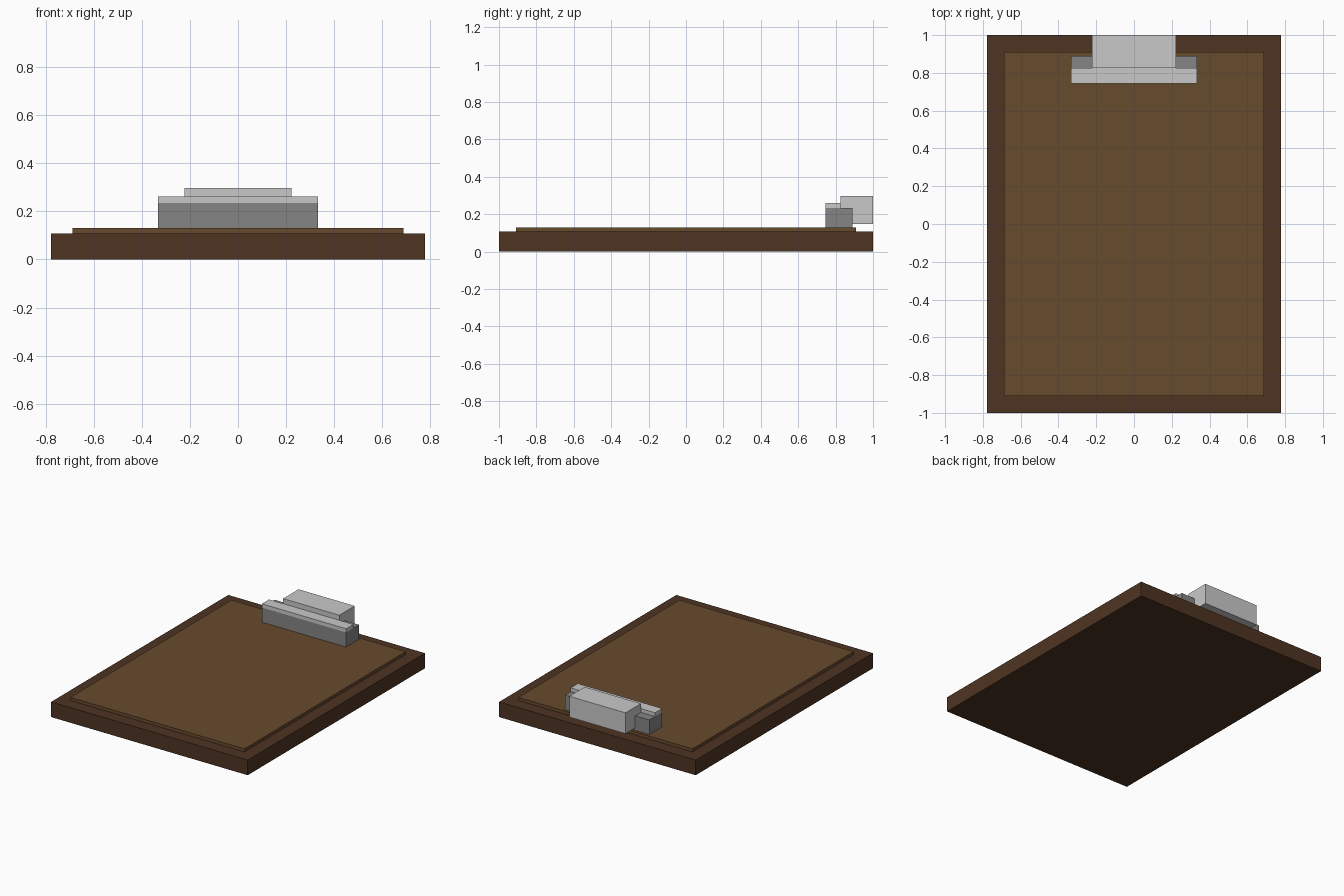
import bpy
import bmesh

cube = bpy.data.objects.get("Cube")
if cube:
    bpy.data.objects.remove(cube, do_unlink=True)


def material(name, r, g, b):
    m = bpy.data.materials.new(name)
    m.use_nodes = True
    m.diffuse_color = (r, g, b, 1)
    m.node_tree.nodes["Principled BSDF"].inputs["Base Color"].default_value = (r, g, b, 1)
    return m


def box(name, mat, half_width, y, z):
    """Box symmetric in x, spanning the given y and z ranges."""
    bm = bmesh.new()
    bmesh.ops.create_cube(bm, size=1)
    for v in bm.verts:
        v.co = (half_width if v.co.x > 0 else -half_width,
                y[v.co.y > 0], z[v.co.z > 0])
    mesh = bpy.data.meshes.new(name)
    bm.to_mesh(mesh)
    bm.free()
    mesh.materials.append(mat)
    obj = bpy.data.objects.new(name, mesh)
    bpy.context.collection.objects.link(obj)
    return obj


dark_wood = material("dark wood", 0.076, 0.034, 0.016)
light_wood = material("light wood", 0.136, 0.069, 0.026)
dark_steel = material("dark steel", 0.235, 0.235, 0.235)
light_steel = material("light steel", 0.584, 0.584, 0.584)

# Board and its raised writing panel
box("board", dark_wood, 0.777, (-1, 1), (0, 0.108))
box("writing_panel", light_wood, 0.688, (-0.91, 0.91), (0.108, 0.13))

# Clip: base block, gripping lip on top, and raised lever at the back
box("clip_base", dark_steel, 0.333, (0.745, 0.89), (0.13, 0.234))
box("clip_lip", light_steel, 0.333, (0.745, 0.826), (0.234, 0.261))
box("clip_lever", light_steel, 0.222, (0.826, 1), (0.148, 0.297))
